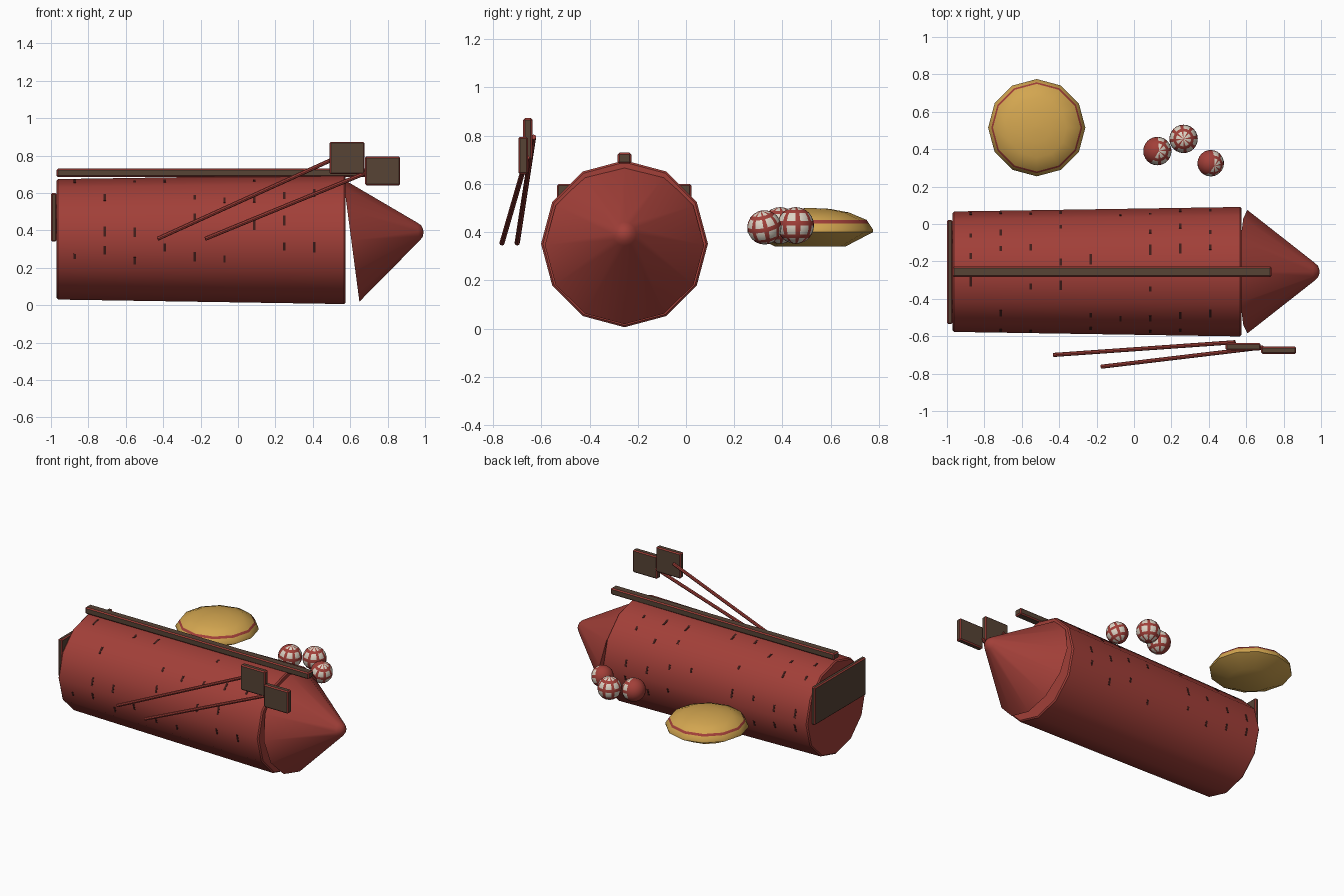
import bpy, bmesh, math, random
from mathutils import Vector, Matrix

random.seed(4)
cube = bpy.data.objects.get("Cube")
if cube:
    bpy.data.objects.remove(cube)


def material(name, rgb):
    m = bpy.data.materials.new(name)
    m.use_nodes = True
    m.diffuse_color = (*rgb, 1)
    m.node_tree.nodes["Principled BSDF"].inputs["Base Color"].default_value = (*rgb, 1)
    return m


RED = material("brick red", (0.36, 0.05, 0.04))
BROWN = material("dark brown", (0.095, 0.056, 0.036))
GOLD = material("gold", (0.65, 0.38, 0.08))
WHITE = material("off white", (0.72, 0.65, 0.55))
DARK = material("crack brown", (0.05, 0.012, 0.01))


def finish(name, bm, mats, loc=(0, 0, 0), rot=(0, 0, 0), smooth=False):
    mesh = bpy.data.meshes.new(name)
    bmesh.ops.recalc_face_normals(bm, faces=bm.faces)
    bm.to_mesh(mesh)
    bm.free()
    for m in mats:
        mesh.materials.append(m)
    if smooth:
        mesh.polygons.foreach_set("use_smooth", [True] * len(mesh.polygons))
        mesh.set_sharp_from_angle(angle=math.radians(42))
    ob = bpy.data.objects.new(name, mesh)
    bpy.context.collection.objects.link(ob)
    ob.location, ob.rotation_euler = loc, rot
    return ob


def lathe(name, profile, n, mats, loc, rot=(0, 0, 0), rule=lambda j, i: 0):
    """Closed turned shape from (radius, height) points."""
    bm = bmesh.new()
    rings = []
    for r, h in profile:
        angles = [math.tau * i / n for i in range(n)]
        rings.append([bm.verts.new((r * math.cos(a), r * math.sin(a), h)) for a in angles])
    for j, (a, b) in enumerate(zip(rings, rings[1:])):
        for i in range(n):
            k = (i + 1) % n
            bm.faces.new((a[i], a[k], b[k], b[i])).material_index = rule(j, i)
    bm.faces.new(rings[0][::-1])
    bm.faces.new(rings[-1])
    return finish(name, bm, mats, loc, rot, True)


def board(name, low, high):
    """Brown board with narrow red bevelled edges."""
    low, high = Vector(low), Vector(high)
    bm = bmesh.new()
    bmesh.ops.create_cube(bm, size=1)
    bmesh.ops.scale(bm, vec=high - low, verts=bm.verts)
    ob = finish(name, bm, [BROWN, RED], (low + high) / 2)
    bevel = ob.modifiers.new("red edges", 'BEVEL')
    bevel.width, bevel.segments, bevel.material = 0.007, 1, 1


def rod(name, start, end, radius):
    start, end = Vector(start), Vector(end)
    d = end - start
    lathe(name, [(radius, 0), (radius, d.length)], 8, [RED], start,
          d.to_track_quat('Z', 'Y').to_euler())


# Barrel body and tilted nose
CY, CZ, X0, X1 = -0.255, 0.352, -0.97, 0.575
R0, R1 = 0.322, 0.346
lathe("barrel", [(R0 - 0.008, X0), (R0, X0 + 0.008), (R1, X1 - 0.008), (R1 - 0.008, X1)],
      12, [RED], (0, CY, CZ), (0, math.pi / 2, 0))
lathe("nose_cone", [(0.33, 0), (0.05, 0.36), (0.032, 0.38), (0.01, 0.388)],
      12, [RED], (0.606, CY, 0.346), (0, math.radians(82.5), 0))

# Short dark cracks in rows around the barrel
bm = bmesh.new()
for row in range(10):
    x = -0.872 + row * 0.16
    if x > X1 - 0.01:
        break
    apothem = (R0 + (R1 - R0) * (x - X0) / (X1 - X0)) * math.cos(math.pi / 12)
    for facet in range(-4, 4):
        if random.random() < 0.2:
            continue
        turn = Matrix.Rotation(-(facet + 0.5) * math.tau / 12, 4, 'X')
        size = Matrix.Diagonal((0.013, random.uniform(0.025, 0.06), 0.004, 1))
        shift = Matrix.Translation((0, random.uniform(-0.05, 0.05), apothem))
        bmesh.ops.create_cube(bm, size=1, matrix=Matrix.Translation((x, CY, CZ)) @ turn @ shift @ size)
finish("barrel_cracks", bm, [DARK])

# Boards
board("top_rail", (-0.97, -0.283, 0.685), (0.735, -0.227, 0.73))
board("end_plate", (-1.0, -0.535, 0.34), (-0.97, 0.022, 0.6))
board("paddle_block_left", (0.68, -0.695, 0.64), (0.867, -0.655, 0.795))
board("paddle_block_right", (0.49, -0.675, 0.7), (0.677, -0.637, 0.873))

# Slanted sticks behind the blocks
rod("stick_right", (-0.43, -0.7, 0.355), (0.54, -0.632, 0.795), 0.011)
rod("stick_left", (-0.175, -0.763, 0.355), (0.69, -0.66, 0.71), 0.011)

# Round gold cushion with a red band
lathe("gold_cushion", [(0.145, 0.34), (0.26, 0.4), (0.26, 0.412), (0.243, 0.437),
                       (0.234, 0.451), (0.16, 0.482), (0.08, 0.497), (0.01, 0.5)],
      12, [GOLD, RED], (-0.52, 0.515, 0), rule=lambda j, i: int(j == 3))


# Chequered balls, two of them bare on one side
def ball(name, loc, r, bare, rot):
    arc = [math.pi * (0.015 + 0.97 * j / 12) for j in range(13)]
    profile = [(r * math.sin(a), -r * math.cos(a)) for a in arc]

    def chequer(j, i):
        return int(j % 3 != 0 and i % 3 != 0 and not (bare and 6 <= i <= 15))
    lathe(name, profile, 24, [RED, WHITE], loc, rot, chequer)


ball("ball_left", (0.41, 0.325, 0.42), 0.071, True, (0.2, 0.3, 0))
ball("ball_middle", (0.265, 0.455, 0.428), 0.076, False, (0, 0, 0))
ball("ball_right", (0.125, 0.39, 0.428), 0.076, True, (0, 0.1, 0))
